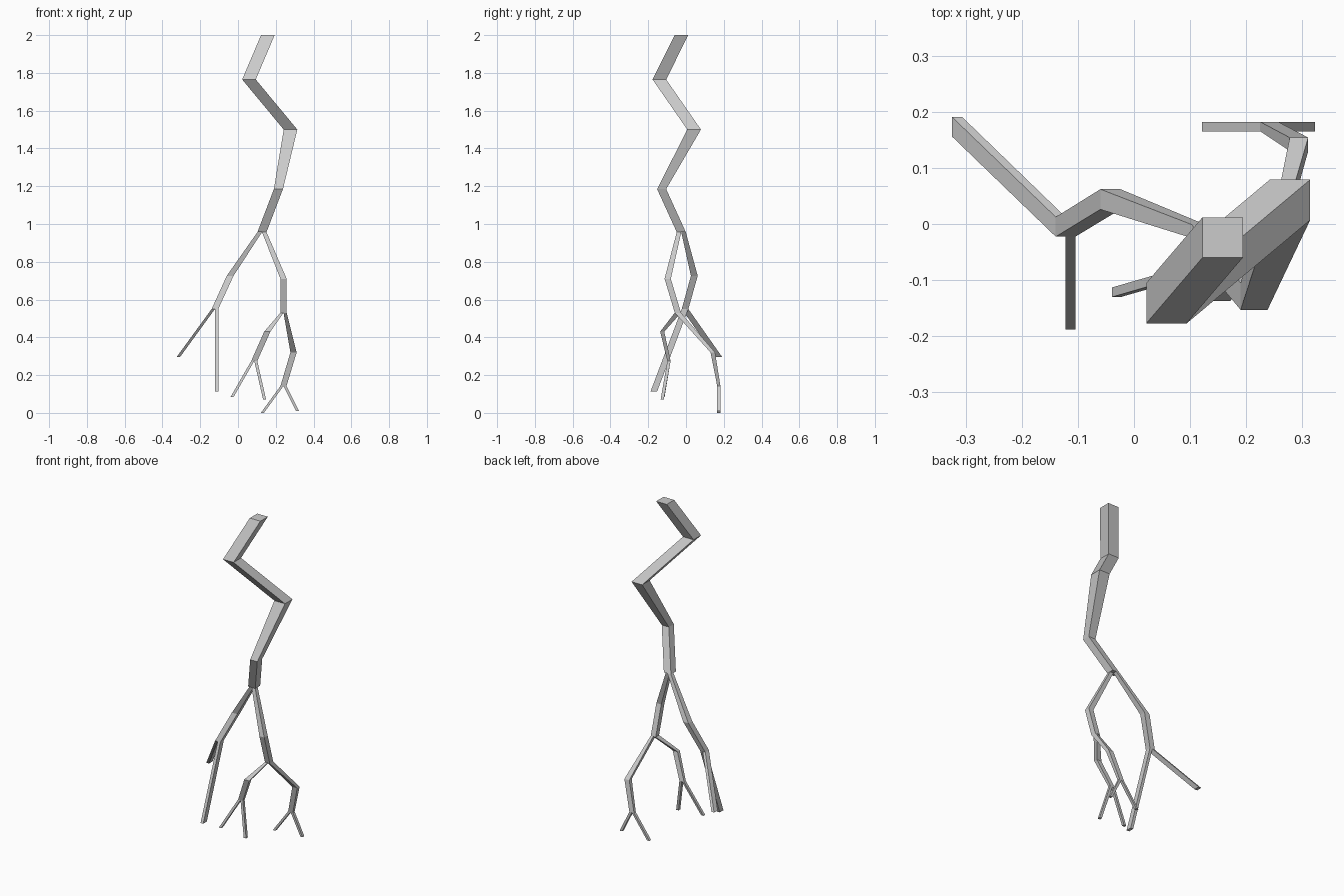
import bpy, bmesh


def limb(name, rings):
    """Loft rectangular horizontal rings (x, y, z, half_x, half_y) with end caps."""
    bm = bmesh.new()
    loops = []
    for x, y, z, hx, hy in rings:
        loops.append([bm.verts.new((x + sx * hx, y + sy * hy, z))
                      for sx, sy in ((-1, -1), (1, -1), (1, 1), (-1, 1))])
    for a, b in zip(loops, loops[1:]):
        for i in range(4):
            j = (i + 1) % 4
            bm.faces.new((a[i], a[j], b[j], b[i]))
    bm.faces.new(loops[0])
    bm.faces.new(loops[-1])
    bmesh.ops.recalc_face_normals(bm, faces=bm.faces)
    me = bpy.data.meshes.new(name)
    bm.to_mesh(me)
    bm.free()
    ob = bpy.data.objects.new(name, me)
    bpy.context.collection.objects.link(ob)
    return ob


def fork(name, node, left, right):
    """Split a node in half across x and grow one limb from each half."""
    x, y, z, hx, hy = node
    h = hx / 2
    limb(name + "_left", [(x - h, y, z, h, hy)] + left)
    limb(name + "_right", [(x + h, y, z, h, hy)] + right)


# zigzag trunk
limb("trunk", [(0.158, -0.024, 2.0, 0.036, 0.036),
               (0.058, -0.141, 1.765, 0.036, 0.036),
               (0.278, 0.043, 1.5, 0.036, 0.036),
               (0.214, -0.129, 1.185, 0.024, 0.024),
               (0.127, -0.025, 0.957, 0.024, 0.024)])

# two main branches leaving opposite corners of the trunk end
left_node = (-0.122, -0.005, 0.55, 0.0175, 0.0175)
limb("left_branch", [(0.115, -0.013, 0.957, 0.012, 0.012),
                     (-0.042, 0.044, 0.725, 0.018, 0.018), left_node])
right_node = (0.241, -0.043, 0.53, 0.0165, 0.0165)
limb("right_branch", [(0.139, -0.037, 0.957, 0.012, 0.012),
                      (0.241, -0.097, 0.71, 0.0165, 0.0165), right_node])

# tips of the left branch
fork("left_tip", left_node,
     [(-0.315, 0.173, 0.297, 0.009, 0.0175)],
     [(-0.1135, -0.1705, 0.113, 0.009, 0.0175)])

# twigs of the right branch
inner = (0.086, -0.09, 0.275, 0.016, 0.0085)
outer = (0.241, 0.1735, 0.143, 0.016, 0.0085)
fork("twig", right_node,
     [(0.155, -0.126, 0.43, 0.0165, 0.011), inner],
     [(0.294, 0.142, 0.32, 0.0165, 0.012), outer])

# tips of the twigs
fork("inner_tip", inner,
     [(-0.031, -0.1215, 0.085, 0.008, 0.0085)],
     [(0.141, -0.126, 0.07, 0.008, 0.0085)])
fork("outer_tip", outer,
     [(0.129, 0.1735, 0.0, 0.008, 0.0085)],
     [(0.315, 0.1735, 0.01, 0.008, 0.0085)])
